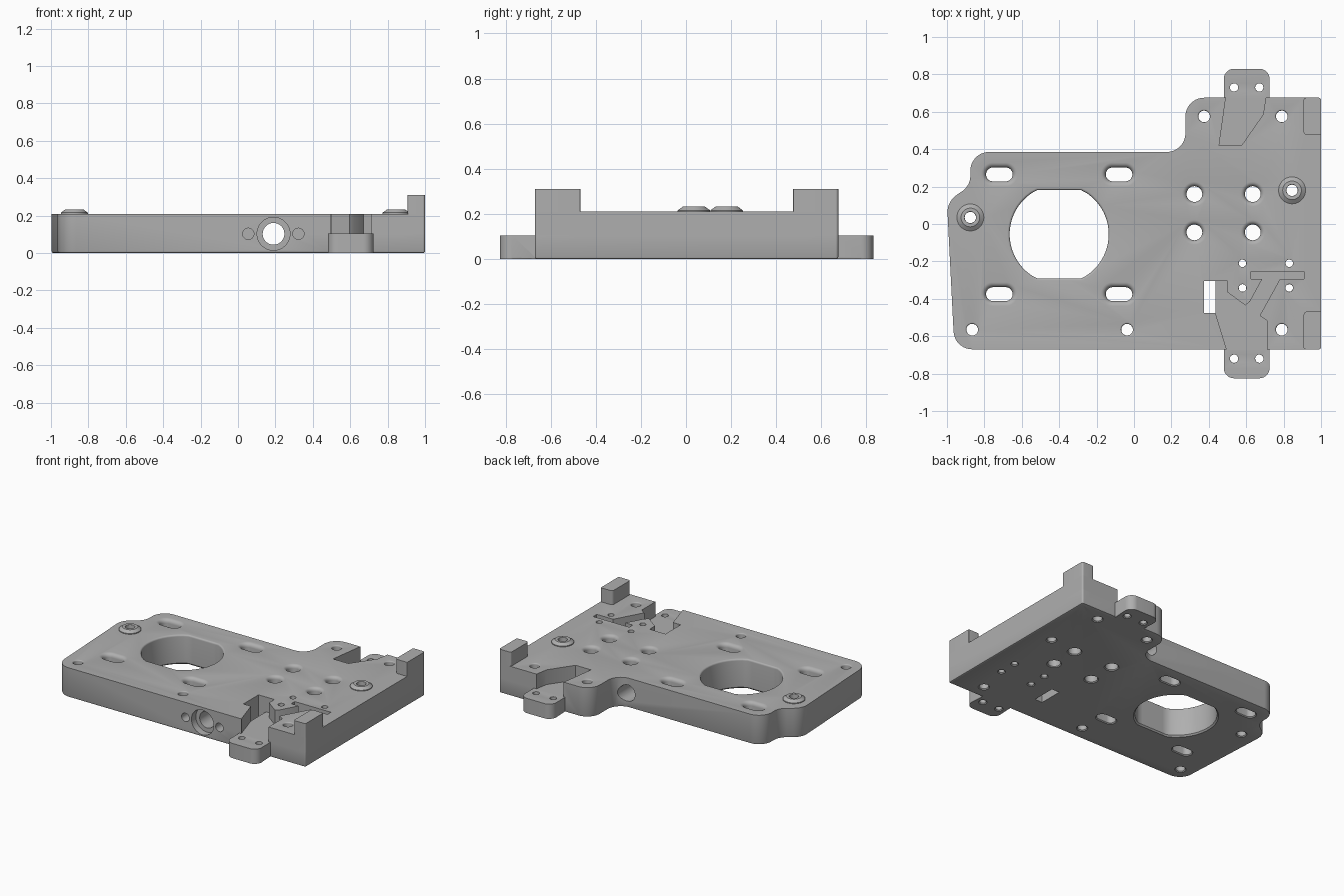
import bpy, bmesh, math
from mathutils import Vector, Matrix

cube = bpy.data.objects.get("Cube")
if cube:
    bpy.data.objects.remove(cube, do_unlink=True)

T = 0.21        # plate thickness
H = T / 2       # tab and pocket floor height
grey = bpy.data.materials.new("machined grey")
grey.use_nodes = True
colour = (0.43, 0.43, 0.43, 1)
grey.diffuse_color = colour
grey.node_tree.nodes["Principled BSDF"].inputs["Base Color"].default_value = colour


def finish(name, bm):
    bmesh.ops.recalc_face_normals(bm, faces=bm.faces)
    mesh = bpy.data.meshes.new(name)
    bm.to_mesh(mesh)
    bm.free()
    mesh.materials.append(grey)
    ob = bpy.data.objects.new(name, mesh)
    bpy.context.collection.objects.link(ob)
    return ob


def fillet(corners, steps=10):
    """Round each (x, y, radius) corner of a closed outline."""
    pts = []
    for i, (x, y, r) in enumerate(corners):
        p = Vector((x, y))
        a = (Vector(corners[i - 1][:2]) - p).normalized()
        b = (Vector(corners[(i + 1) % len(corners)][:2]) - p).normalized()
        if r == 0:
            pts.append(p)
            continue
        half = a.angle(b) / 2
        centre = p + (a + b).normalized() * (r / math.sin(half))
        start = p + a * (r / math.tan(half)) - centre
        end = p + b * (r / math.tan(half)) - centre
        sweep = start.angle_signed(end)
        for k in range(steps + 1):
            t = -sweep * k / steps
            c, s = math.cos(t), math.sin(t)
            pts.append(centre + Vector((start.x * c - start.y * s, start.x * s + start.y * c)))
    return pts


def loft(bm, rings):
    """Closed solid through matching vertex rings."""
    rows = [[bm.verts.new(p) for p in ring] for ring in rings]
    for lo, hi in zip(rows, rows[1:]):
        for i in range(len(lo)):
            bm.faces.new((lo[i - 1], lo[i], hi[i], hi[i - 1]))
    bm.faces.new(rows[0][::-1])
    bm.faces.new(rows[-1])


def prism(name, corners, z0, z1, top=0.0, bottom=0.0, sharp_right=False):
    bm = bmesh.new()
    pts = fillet(corners)
    loft(bm, [[(p.x, p.y, z) for p in pts] for z in (z0, z1)])
    for z, width, segments in ((z1, top, 4), (z0, bottom, 2)):
        if width:
            edges = [e for e in bm.edges if all(abs(v.co.z - z) < 1e-5 for v in e.verts)
                     and not (sharp_right and z == z1 and all(v.co.x > 0.99 for v in e.verts))]
            bmesh.ops.bevel(bm, geom=edges, offset=width, segments=segments,
                            profile=0.5, affect='EDGES', clamp_overlap=True)
    return finish(name, bm)


def ring(x, y, z, r, stretch=0.0, clip=1.0, n=48):
    """Circle, stretched into a slot along x or clipped flat in y."""
    out = []
    for k in range(n):
        a = 2 * math.pi * (k + 0.5) / n
        c, s = math.cos(a), math.sin(a)
        out.append((x + r * c + math.copysign(stretch, c),
                    y + r * max(-clip, min(clip, s)), z))
    return out


def hole(bm, x, y, r, flare=0.005, top=T, stretch=0.0, clip=1.0, chamfer=0.006):
    """Through-hole cutter with a rounded mouth."""
    levels = [(-0.02, r + chamfer), (0, r + chamfer), (chamfer, r)]
    for k in range(6):
        a = k / 5 * math.pi / 2
        levels.append((top - flare + flare * math.sin(a), r + flare * (1 - math.cos(a))))
    levels.append((top + 0.04, r + flare))
    loft(bm, [ring(x, y, z, rad, stretch, clip) for z, rad in levels])


def combine(ob, tool, operation):
    mod = ob.modifiers.new(tool.name, 'BOOLEAN')
    mod.operation = operation
    mod.solver = 'EXACT'
    mod.object = tool
    bpy.context.view_layer.objects.active = ob
    bpy.ops.object.modifier_apply(modifier=mod.name)
    bpy.data.objects.remove(tool, do_unlink=True)


# Main plate
plate = prism("mounting_plate", [
    (1, -0.67, 0.012), (1, 0.675, 0.012), (0.275, 0.675, 0.1), (0.275, 0.385, 0.1),
    (-0.875, 0.385, 0.1), (-0.875, 0.205, 0.1), (-1, 0.12, 0.11), (-0.96, -0.67, 0.1)],
    0, T, top=0.015, bottom=0.01, sharp_right=True)

# Half-depth pockets
back_pocket = [(0.497, 0.72), (0.455, 0.42), (0.575, 0.42), (0.69, 0.585), (0.712, 0.72)]
front_pocket = [(0.71, -0.72), (0.71, -0.515), (0.672, -0.49), (0.78, -0.295), (0.91, -0.295),
                (0.91, -0.255), (0.625, -0.255), (0.625, -0.295), (0.685, -0.295),
                (0.62, -0.415), (0.595, -0.435), (0.5, -0.365), (0.5, -0.305),
                (0.375, -0.305), (0.375, -0.475), (0.435, -0.475), (0.495, -0.67), (0.495, -0.72)]
for outline in (back_pocket, front_pocket):
    combine(plate, prism("pocket", [(x, y, 0) for x, y in outline], H, T + 0.1), 'DIFFERENCE')

# Rectangular window
combine(plate, prism("window", [(0.375, -0.475, 0), (0.435, -0.475, 0), (0.435, -0.305, 0),
                                (0.375, -0.305, 0)], -0.05, T + 0.1), 'DIFFERENCE')

# Low tabs and corner blocks, front and back
for side, tip, inner in ((1, 0.83, 0.475), (-1, -0.825, 0.468)):
    root = side * 0.64
    combine(plate, prism("tab", [(0.48, root, 0), (0.725, root, 0), (0.725, tip, 0.055),
                                 (0.48, tip, 0.055)], 0, H, bottom=0.008), 'UNION')
    edge = 0.675 if side > 0 else -0.67
    combine(plate, prism("block", [(0.907, side * inner, 0.02), (1, side * inner, 0.004),
                                   (1, edge, 0.012), (0.907, edge, 0.012)],
                         H, 0.31, top=0.012), 'UNION')

# Raised conical bosses
bosses = [(-0.875, 0.035), (0.845, 0.18)]
for x, y in bosses:
    bm = bmesh.new()
    loft(bm, [ring(x, y, z, r) for z, r in ((H, 0.072), (T + 0.006, 0.072), (0.232, 0.05))])
    combine(plate, finish("boss", bm), 'UNION')

# Vertical openings: large bore, slots, bolt holes, pin holes
bm = bmesh.new()
hole(bm, -0.4, -0.055, 0.265, flare=0.012, clip=0.89, chamfer=0.01)
for x in (-0.72, -0.08):
    for y in (0.265, -0.375):
        hole(bm, x, y, 0.037, flare=0.027, stretch=0.034)
for x in (0.323, 0.635):
    for y in (0.16, -0.045):
        hole(bm, x, y, 0.042, flare=0.024)
for x, y in ((-0.865, -0.565), (-0.037, -0.565), (0.79, -0.565), (0.375, 0.575), (0.79, 0.575)):
    hole(bm, x, y, 0.031, flare=0.008)
for x in (0.58, 0.83):
    for y in (-0.21, -0.342):
        hole(bm, x, y, 0.02, flare=0.002)
for x in (0.535, 0.67):
    for y in (0.73, -0.72):
        hole(bm, x, y, 0.022, flare=0.001, top=H)
for x, y in bosses:
    hole(bm, x, y, 0.03, flare=0.004, top=0.232)
combine(plate, finish("vertical_cutters", bm), 'DIFFERENCE')


# Horizontal cross bore with counterbore, and two blind pin holes
def side_bore(x, r, y0, y1):
    bm = bmesh.new()
    loft(bm, [[(p[0], y, p[1]) for p in ring(x, H - 0.002, 0, r)] for y in (y0, y1)])
    combine(plate, finish("side_bore", bm), 'DIFFERENCE')


side_bore(0.19, 0.058, -0.8, 0.8)
side_bore(0.19, 0.088, -0.8, -0.62)
for x in (0.055, 0.323):
    side_bore(x, 0.03, -0.8, -0.58)

# Smooth curved walls, crisp edges
bpy.ops.object.select_all(action='DESELECT')
plate.select_set(True)
bpy.context.view_layer.objects.active = plate
bpy.ops.object.shade_smooth_by_angle(angle=math.radians(30))
